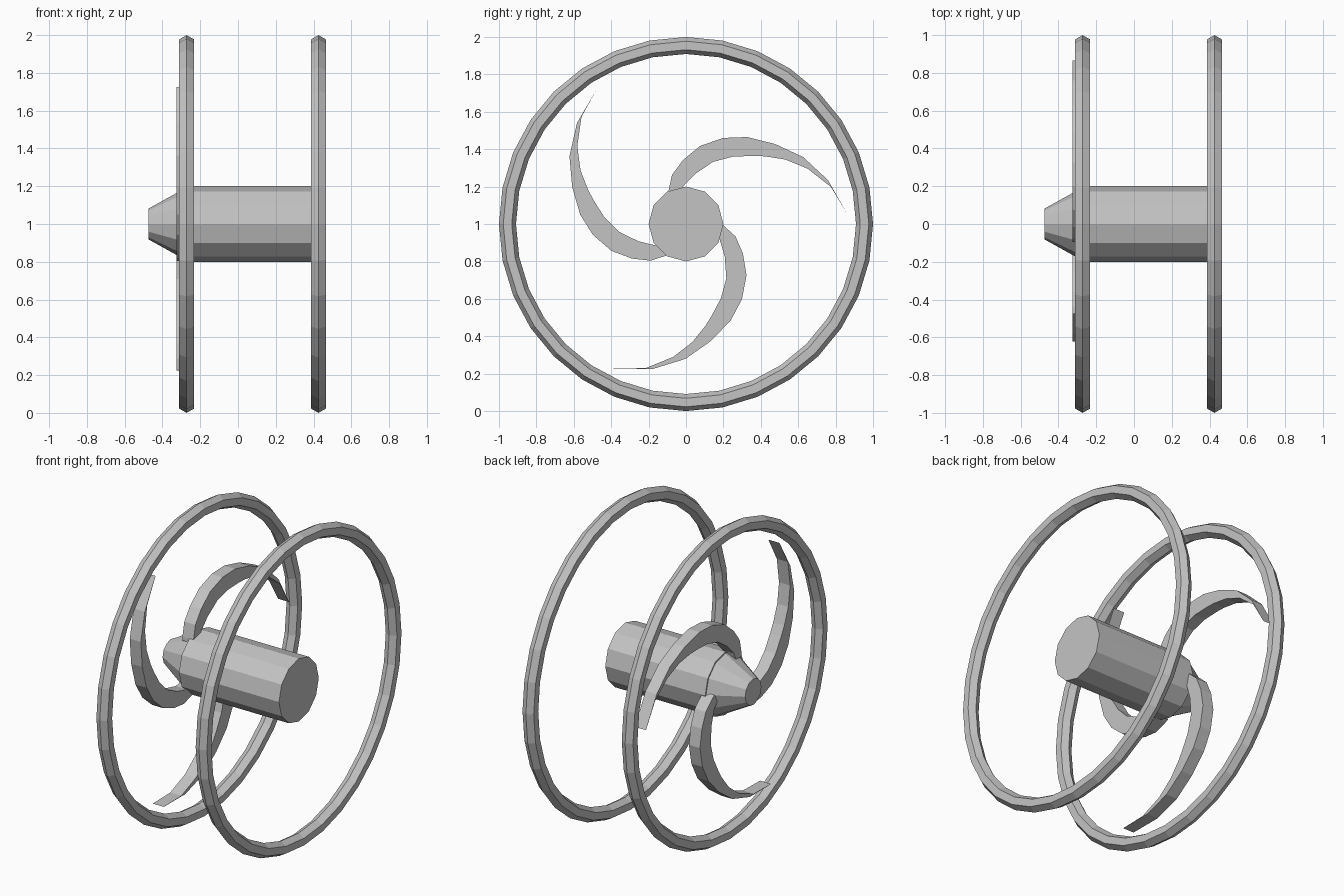
import bpy, bmesh, math
from mathutils import Vector

if "Cube" in bpy.data.objects:
    bpy.data.objects.remove(bpy.data.objects["Cube"])

metal = bpy.data.materials.new("light_grey")
metal.diffuse_color = (0.55, 0.55, 0.55, 1)
metal.use_nodes = True
metal.node_tree.nodes["Principled BSDF"].inputs["Base Color"].default_value = metal.diffuse_color


def finish(name, bm):
    bmesh.ops.recalc_face_normals(bm, faces=bm.faces)
    me = bpy.data.meshes.new(name)
    bm.to_mesh(me)
    bm.free()
    me.materials.append(metal)
    ob = bpy.data.objects.new(name, me)
    bpy.context.collection.objects.link(ob)
    ob.location.z = 1.0
    return ob


def lathe(name, profile, sides, closed):
    """Turn (x, radius) points around the x axis; cap the ends if open."""
    bm = bmesh.new()
    loops = []
    for x, r in profile:
        loops.append([bm.verts.new((x, r * math.sin(2 * math.pi * i / sides),
                                    r * math.cos(2 * math.pi * i / sides)))
                      for i in range(sides)])
    pairs = list(zip(loops, loops[1:]))
    if closed:
        pairs.append((loops[-1], loops[0]))
    else:
        bm.faces.new(loops[0])
        bm.faces.new(loops[-1])
    for a, b in pairs:
        for i in range(sides):
            j = (i + 1) % sides
            bm.faces.new((a[i], a[j], b[j], b[i]))
    return finish(name, bm)


# Two hoops with a six-sided section
for name, cx in (("blade_hoop", -0.272), ("rear_hoop", 0.426)):
    section = [(cx + 0.0455 * math.sin(k * math.pi / 3),
                0.9545 + 0.0455 * math.cos(k * math.pi / 3)) for k in range(6)]
    lathe(name, section, 32, True)

# Hub barrel and tapered nose
lathe("hub_barrel", [(-0.275, 0.2), (0.428, 0.2)], 12, False)
lathe("hub_nose", [(-0.473, 0.082), (-0.275, 0.192)], 12, False)

# Three curved blades: outer and inner edge in (y, z) about the hub centre
outer = [(-.096, .15), (-.094, .175), (-.075, .262), (-.016, .342), (.075, .417),
         (.198, .46), (.326, .465), (.476, .428), (.626, .358), (.759, .235)]
inner = [(-.035, .15), (-.02, .196), (.048, .267), (.144, .332), (.25, .36),
         (.353, .364), (.42, .362), (.53, .345), (.65, .296), (.775, .198)]
tip = (.866, .048)
X0, X1 = -0.325, -0.247
for n in range(3):
    a = n * 2 * math.pi / 3

    def spin(p, x):
        return Vector((x, p[0] * math.cos(a) - p[1] * math.sin(a),
                       p[0] * math.sin(a) + p[1] * math.cos(a)))

    bm = bmesh.new()
    rows = [[bm.verts.new(spin(p, x)) for p, x in ((o, X0), (i, X0), (i, X1), (o, X1))]
            for o, i in zip(outer, inner)]
    t0, t1 = bm.verts.new(spin(tip, X0)), bm.verts.new(spin(tip, X1))
    for r, s in zip(rows, rows[1:]):
        for k in range(4):
            m = (k + 1) % 4
            bm.faces.new((r[k], r[m], s[m], s[k]))
    bm.faces.new(rows[0])
    e = rows[-1]
    bm.faces.new((e[0], e[1], t0))
    bm.faces.new((e[1], e[2], t1, t0))
    bm.faces.new((e[2], e[3], t1))
    bm.faces.new((e[3], e[0], t0, t1))
    finish("curved_blade_%d" % (n + 1), bm)
